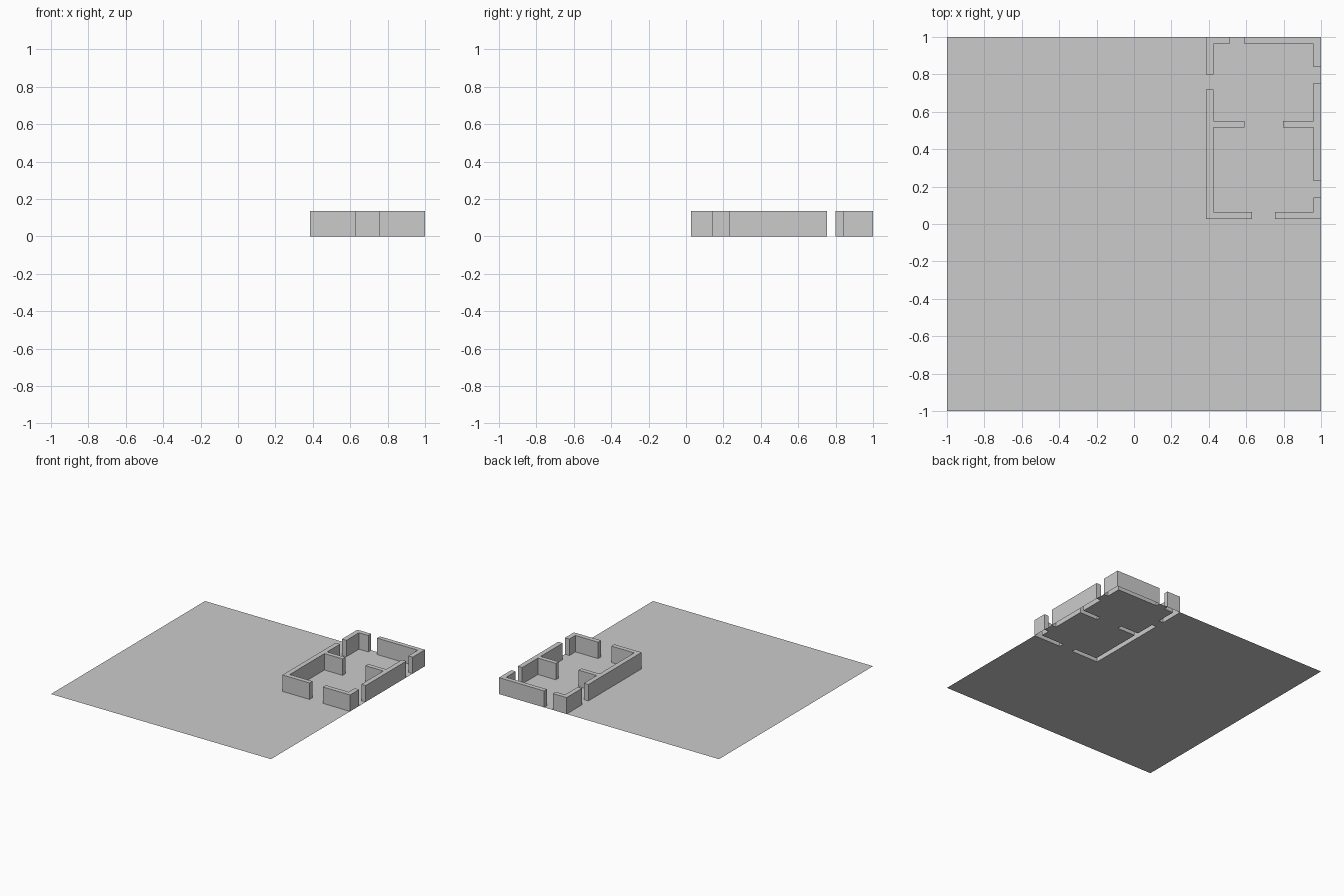
import bpy, bmesh

if "Cube" in bpy.data.objects:
    bpy.data.objects.remove(bpy.data.objects["Cube"])

H = 0.135  # wall height

# Wall footprints on the floor: x0, x1, y0, y1
WALLS = [
    (0.385, 0.425, 0.80, 1.0), (0.385, 0.425, 0.027, 0.718),                       # left
    (0.385, 0.51, 0.963, 1.0), (0.59, 1.0, 0.963, 1.0),                            # back
    (0.96, 1.0, 0.84, 1.0), (0.96, 1.0, 0.23, 0.755), (0.96, 1.0, 0.027, 0.143),   # right
    (0.385, 0.632, 0.027, 0.065), (0.753, 1.0, 0.027, 0.065),                      # front
    (0.385, 0.59, 0.515, 0.552), (0.797, 1.0, 0.515, 0.552),                       # middle
]

xs = sorted({-1.0, 1.0} | {v for w in WALLS for v in w[:2]})
ys = sorted({-1.0, 1.0} | {v for w in WALLS for v in w[2:]})
NX, NY = len(xs) - 1, len(ys) - 1


def is_wall(i, j):
    if not (0 <= i < NX and 0 <= j < NY):
        return False
    cx, cy = (xs[i] + xs[i + 1]) / 2, (ys[j] + ys[j + 1]) / 2
    return any(a < cx < b and c < cy < d for a, b, c, d in WALLS)


def build(name, faces, mat):
    bm = bmesh.new()
    for f in faces:
        bm.faces.new([bm.verts.new(p) for p in f])
    bmesh.ops.remove_doubles(bm, verts=bm.verts, dist=1e-5)
    me = bpy.data.meshes.new(name)
    bm.to_mesh(me)
    bm.free()
    me.materials.append(mat)
    ob = bpy.data.objects.new(name, me)
    bpy.context.collection.objects.link(ob)
    return ob


grey = bpy.data.materials.new("plain grey")
grey.diffuse_color = (0.6, 0.6, 0.6, 1)
grey.use_nodes = True
grey.node_tree.nodes["Principled BSDF"].inputs["Base Color"].default_value = grey.diffuse_color

# Walls are raised out of the floor sheet, so they are hollow and open below
floor, walls = [], []
for i in range(NX):
    for j in range(NY):
        corners = [(xs[i], ys[j]), (xs[i + 1], ys[j]), (xs[i + 1], ys[j + 1]), (xs[i], ys[j + 1])]
        if not is_wall(i, j):
            floor.append([(x, y, 0) for x, y in corners])
            continue
        walls.append([(x, y, H) for x, y in corners])
        # Side face wherever the neighbouring cell is lower
        for k, (di, dj) in enumerate([(0, -1), (1, 0), (0, 1), (-1, 0)]):
            if not is_wall(i + di, j + dj):
                p, q = corners[k], corners[(k + 1) % 4]
                walls.append([(*p, 0), (*q, 0), (*q, H), (*p, H)])

build("floor", floor, grey)
build("room_walls", walls, grey)
